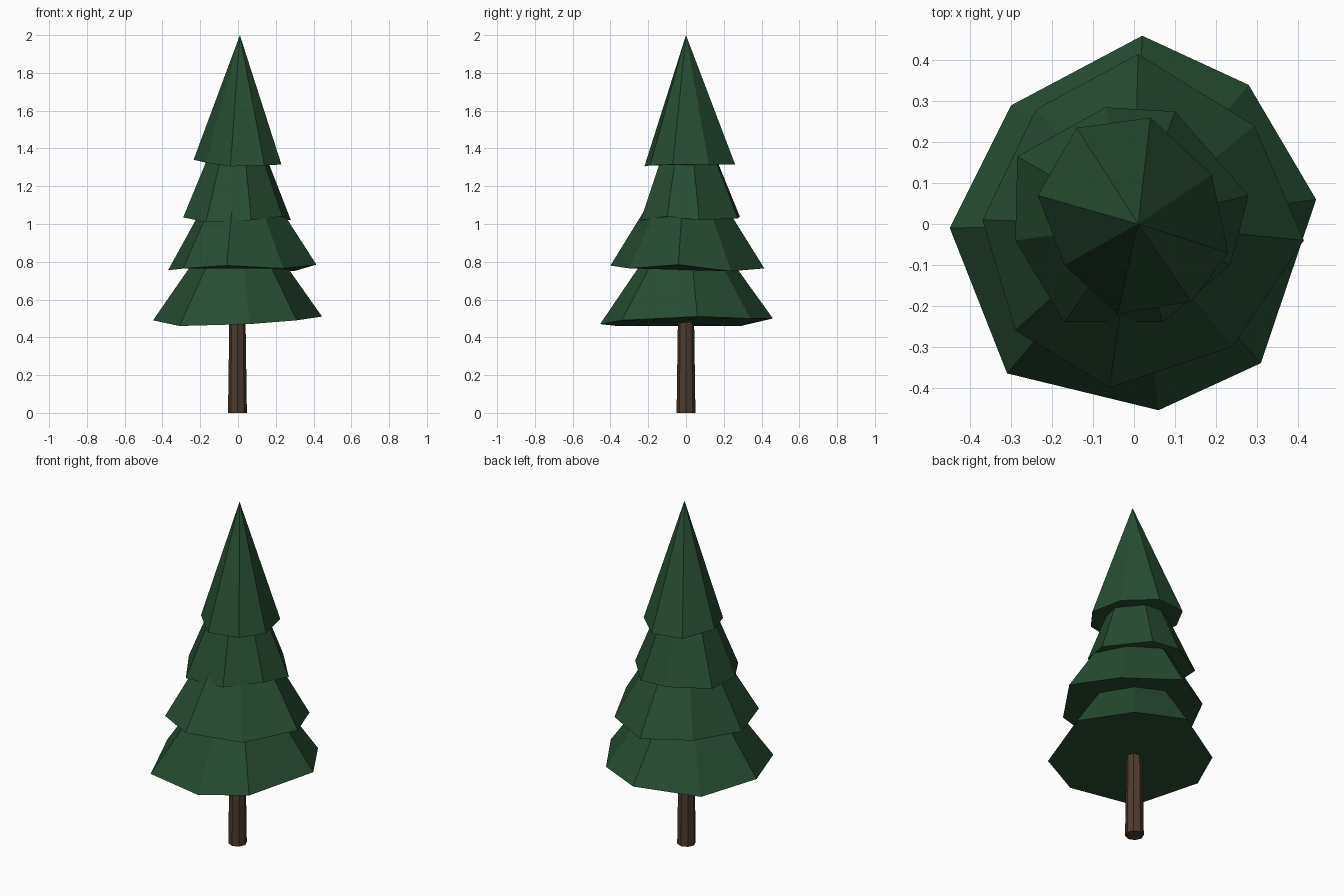
import bpy
import bmesh
from mathutils import Vector

default_cube = bpy.data.objects.get("Cube")
if default_cube:
    bpy.data.objects.remove(default_cube, do_unlink=True)


def make_material(name, colour):
    material = bpy.data.materials.new(name)
    material.use_nodes = True
    material.diffuse_color = (*colour, 1)
    shader = material.node_tree.nodes["Principled BSDF"]
    shader.inputs["Base Color"].default_value = (*colour, 1)
    shader.inputs["Roughness"].default_value = 0.9
    return material


def finish(bm, name, material):
    """Turn a bmesh into a flat-shaded, single-coloured object."""
    bmesh.ops.recalc_face_normals(bm, faces=bm.faces)
    mesh = bpy.data.meshes.new(name)
    bm.to_mesh(mesh)
    bm.free()
    mesh.materials.append(material)
    part = bpy.data.objects.new(name, mesh)
    bpy.context.collection.objects.link(part)
    return part


def make_tier(name, rim, apex, material):
    """Closed, slightly irregular pyramid of foliage."""
    bm = bmesh.new()
    ring = [bm.verts.new(Vector(point)) for point in rim]
    tip = bm.verts.new(Vector(apex))
    for here, following in zip(ring, ring[1:] + ring[:1]):
        bm.faces.new((here, following, tip))
    bm.faces.new(ring)
    return finish(bm, name, material)


pine_green = make_material("pine green", (0.02, 0.073, 0.031))
bark_brown = make_material("bark brown", (0.075, 0.043, 0.027))

# Trunk: tapered octagonal post reaching into the lowest tier
trunk_height = 0.7
bm = bmesh.new()
bmesh.ops.create_cone(bm, cap_ends=True, segments=8, radius1=0.05,
                      radius2=0.04, depth=trunk_height)
bmesh.ops.translate(bm, verts=bm.verts, vec=(-0.003, 0, trunk_height / 2))
finish(bm, "trunk", bark_brown)

# Foliage: uneven eight-sided rims, each drawn to its own tip
make_tier("bottom_foliage", [
    (0.02, 0.46, 0.5), (0.28, 0.34, 0.5), (0.445, 0.06, 0.51),
    (0.31, -0.34, 0.49), (0.06, -0.455, 0.47), (-0.31, -0.365, 0.46),
    (-0.45, -0.01, 0.49), (-0.3, 0.29, 0.46)],
    (0, 0, 1.14), pine_green)

make_tier("lower_foliage", [
    (0.01, 0.415, 0.765), (0.295, 0.24, 0.75), (0.415, -0.04, 0.785),
    (0.24, -0.3, 0.765), (-0.06, -0.4, 0.78), (-0.29, -0.26, 0.765),
    (-0.37, 0.01, 0.755), (-0.24, 0.28, 0.77)],
    (0, 0, 1.43), pine_green)

make_tier("upper_foliage", [
    (-0.07, 0.285, 1.04), (0.1, 0.275, 1.03), (0.28, 0.07, 1.02),
    (0.235, -0.1, 1.04), (0.07, -0.24, 1.02), (-0.17, -0.24, 1.01),
    (-0.29, -0.04, 1.035), (-0.285, 0.165, 1.04)],
    (0, 0, 1.74), pine_green)

make_tier("top_foliage", [
    (0.04, 0.26, 1.315), (0.19, 0.12, 1.315), (0.23, -0.07, 1.315),
    (0.14, -0.19, 1.31), (-0.04, -0.22, 1.305), (-0.17, -0.1, 1.325),
    (-0.235, 0.07, 1.34), (-0.14, 0.235, 1.32)],
    (0.01, 0, 2), pine_green)
